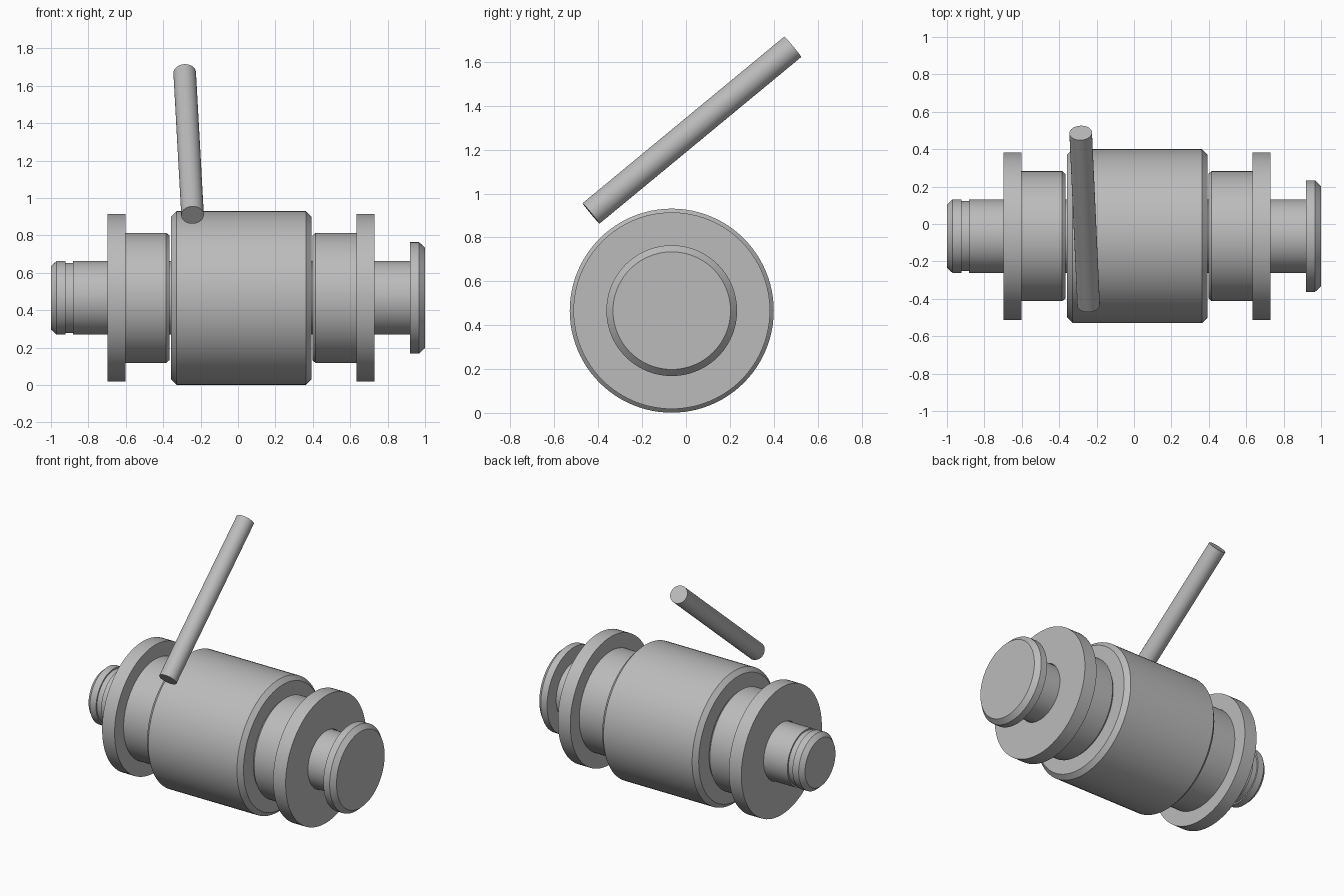
import bpy, bmesh, math
from mathutils import Vector

if "Cube" in bpy.data.objects:
    bpy.data.objects.remove(bpy.data.objects["Cube"])

AXIS_Y, AXIS_Z = -0.065, 0.466
SEG = 96

steel = bpy.data.materials.new("grey steel")
steel.diffuse_color = (0.5, 0.5, 0.5, 1)
steel.use_nodes = True
steel.node_tree.nodes["Principled BSDF"].inputs["Base Color"].default_value = steel.diffuse_color


def finish(obj):
    obj.data.materials.append(steel)
    bpy.ops.object.select_all(action='DESELECT')
    obj.select_set(True)
    bpy.context.view_layer.objects.active = obj
    bpy.ops.object.shade_smooth_by_angle(angle=math.radians(25))


def turned(name, profile, closed):
    """Lathe (x, radius) points about the long axis; closed profiles make bored rings."""
    bm = bmesh.new()
    pts = [bm.verts.new((x, 0, r)) for x, r in profile]
    edges = [bm.edges.new(p) for p in zip(pts, pts[1:])]
    if closed:
        edges.append(bm.edges.new((pts[-1], pts[0])))
    bmesh.ops.spin(bm, geom=pts + edges, cent=(0, 0, 0), axis=(1, 0, 0),
                   angle=math.tau, steps=SEG, use_duplicate=False)
    bmesh.ops.remove_doubles(bm, verts=bm.verts, dist=1e-5)
    bmesh.ops.recalc_face_normals(bm, faces=bm.faces)
    mesh = bpy.data.meshes.new(name)
    bm.to_mesh(mesh)
    bm.free()
    obj = bpy.data.objects.new(name, mesh)
    bpy.context.collection.objects.link(obj)
    obj.location = (0, AXIS_Y, AXIS_Z)
    finish(obj)


# Central roller with chamfered ends and a bore for the pin
BORE = 0.2
turned("roller", [(-0.358, BORE), (-0.358, 0.435), (-0.328, 0.465),
                  (0.363, 0.465), (0.393, 0.435), (0.393, BORE)], True)

# Flanged bushings facing each other across the roller
for name, tip, s in (("left_bushing", -0.367, -1), ("right_bushing", 0.398, 1)):
    turned(name, [(tip + s * d, r) for d, r in (
        (0, BORE), (0, 0.333), (0.017, 0.348), (0.235, 0.348),
        (0.235, 0.448), (0.332, 0.448), (0.332, BORE))], True)

# Headed pin with a retaining groove near its left end
turned("pin", [(-1, 0), (-1, 0.169), (-0.97, 0.197), (-0.922, 0.197),
               (-0.922, 0.187), (-0.882, 0.187), (-0.882, 0.197),
               (0.919, 0.197), (0.919, 0.298), (0.968, 0.298),
               (1, 0.268), (1, 0)], False)

# Loose slanted locking rod
a, b = Vector((-0.243, -0.433, 0.909)), Vector((-0.285, 0.487, 1.669))
bpy.ops.mesh.primitive_cylinder_add(vertices=48, radius=0.0605, depth=(b - a).length,
                                    location=(a + b) / 2)
rod = bpy.context.object
rod.name = "locking_rod"
rod.rotation_euler = (b - a).to_track_quat('Z', 'Y').to_euler()
finish(rod)
